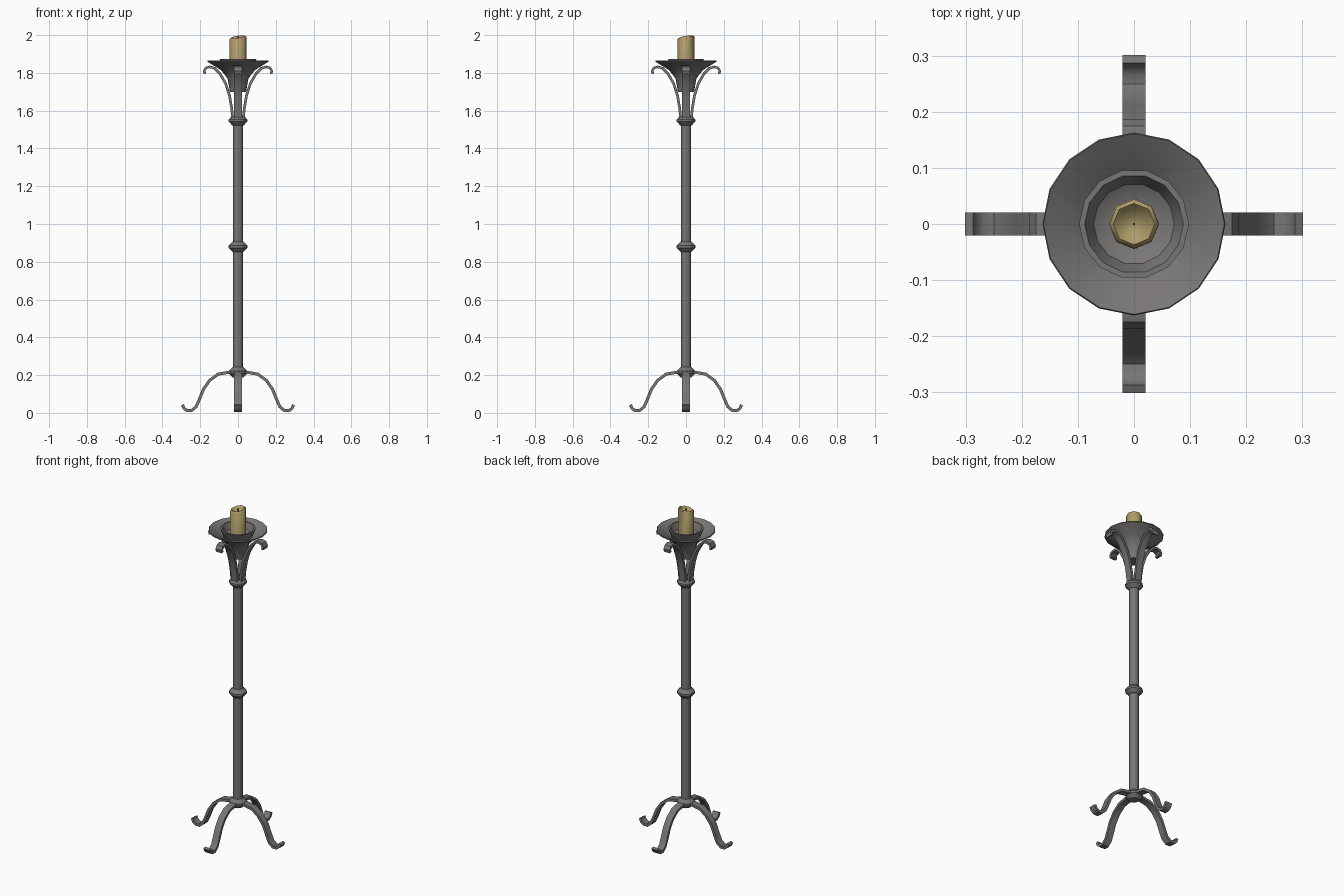
import bpy, bmesh, math
from mathutils import Vector

if "Cube" in bpy.data.objects:
    bpy.data.objects.remove(bpy.data.objects["Cube"])


def material(name, rgb):
    m = bpy.data.materials.new(name)
    m.diffuse_color = (*rgb, 1)
    m.use_nodes = True
    m.node_tree.nodes["Principled BSDF"].inputs["Base Color"].default_value = m.diffuse_color
    return m


iron = material("wrought iron", (0.19, 0.182, 0.178))
wax = material("candle wax", (0.42, 0.33, 0.14))
soot = material("wick black", (0.03, 0.027, 0.025))


def finish(name, bm, mat, angle=35):
    bmesh.ops.remove_doubles(bm, verts=bm.verts, dist=1e-5)
    bmesh.ops.recalc_face_normals(bm, faces=bm.faces)
    me = bpy.data.meshes.new(name)
    bm.to_mesh(me)
    bm.free()
    me.materials.append(mat)
    ob = bpy.data.objects.new(name, me)
    bpy.context.collection.objects.link(ob)
    bpy.ops.object.select_all(action='DESELECT')
    bpy.context.view_layer.objects.active = ob
    ob.select_set(True)
    bpy.ops.object.shade_smooth_by_angle(angle=math.radians(angle))
    return ob


def lathe(name, profile, sides, mat, tilt=None, angle=35):
    """Revolve a closed (r, z) profile that starts and ends on the axis."""
    bm = bmesh.new()
    rings = []
    for r, z in profile:
        if r == 0:
            rings.append([bm.verts.new((0, 0, z))] * sides)
            continue
        ring = []
        for i in range(sides):
            a = 2 * math.pi * i / sides
            x, y = r * math.cos(a), r * math.sin(a)
            ring.append(bm.verts.new((x, y, z + (tilt(x, y, z) if tilt else 0))))
        rings.append(ring)
    for lo, hi in zip(rings, rings[1:]):
        for i in range(sides):
            j = (i + 1) % sides
            face = list(dict.fromkeys((lo[i], lo[j], hi[j], hi[i])))
            bm.faces.new(face)
    return finish(name, bm, mat, angle)


def strap(name, path, width, thick, turn, mat):
    """Flat bar swept along an (r, z) path, then turned about z."""
    bm = bmesh.new()
    pts = [Vector(p) for p in path]
    c, s = math.cos(turn), math.sin(turn)
    rings = []
    for i, p in enumerate(pts):
        t = (pts[min(i + 1, len(pts) - 1)] - pts[max(i - 1, 0)]).normalized()
        n = Vector((-t.y, t.x)) * thick / 2
        ring = []
        for q, w in ((p + n, -1), (p + n, 1), (p - n, 1), (p - n, -1)):
            y = w * width / 2
            ring.append(bm.verts.new((q.x * c - y * s, q.x * s + y * c, q.y)))
        rings.append(ring)
    for a, b in zip(rings, rings[1:]):
        for i in range(4):
            j = (i + 1) % 4
            bm.faces.new((a[i], a[j], b[j], b[i]))
    bm.faces.new(rings[0])
    bm.faces.new(rings[-1])
    return finish(name, bm, mat)


# Pole and its three collars
lathe("pole", [(0, 0.2), (0.027, 0.2), (0.027, 1.56), (0, 1.56)], 12, iron)
for label, z in (("lower", 0.215), ("middle", 0.88), ("upper", 1.548)):
    lathe(label + "_collar",
          [(0, z - 0.027), (0.029, z - 0.027), (0.049, z - 0.006),
           (0.049, z + 0.006), (0.029, z + 0.027), (0, z + 0.027)], 12, iron, angle=31)

# Four curled legs and four curled brackets
leg_path = [(0.01, 0.215), (0.05, 0.215), (0.105, 0.205), (0.15, 0.172), (0.183, 0.125),
            (0.205, 0.07), (0.222, 0.032), (0.246, 0.012), (0.268, 0.012),
            (0.286, 0.024), (0.294, 0.043)]
bracket_path = [(0.028, 1.55), (0.033, 1.61), (0.045, 1.68), (0.066, 1.745), (0.095, 1.795),
                (0.125, 1.825), (0.15, 1.832), (0.17, 1.826), (0.179, 1.81), (0.175, 1.795)]
for k, side in enumerate(("right", "back", "left", "front")):
    strap(side + "_leg", leg_path, 0.041, 0.016, k * math.pi / 2, iron)
    strap(side + "_bracket", bracket_path, 0.041, 0.014, k * math.pi / 2, iron)

# Flared drip dish
lathe("drip_dish", [(0, 1.70), (0.043, 1.70), (0.055, 1.77), (0.09, 1.815), (0.163, 1.86),
                    (0.161, 1.866), (0.088, 1.822), (0.05, 1.785), (0, 1.785)], 16, iron)

# Inner candle cup
lathe("candle_cup", [(0, 1.78), (0.05, 1.785), (0.08, 1.825), (0.098, 1.874),
                     (0.088, 1.874), (0.072, 1.838), (0.045, 1.822), (0, 1.822)], 14, iron)


# Candle with slanted, melted top
def slant(x, y, z):
    return 0.14 * x + 0.16 * y if z > 1.95 else 0


lathe("candle", [(0, 1.8), (0.045, 1.8), (0.044, 1.985), (0.037, 1.991),
                 (0.029, 1.983), (0.016, 1.972), (0, 1.97)], 8, wax, tilt=slant, angle=50)
lathe("wick", [(0, 1.965), (0.002, 1.965), (0.0015, 1.993), (0, 1.993)], 6, soot)
